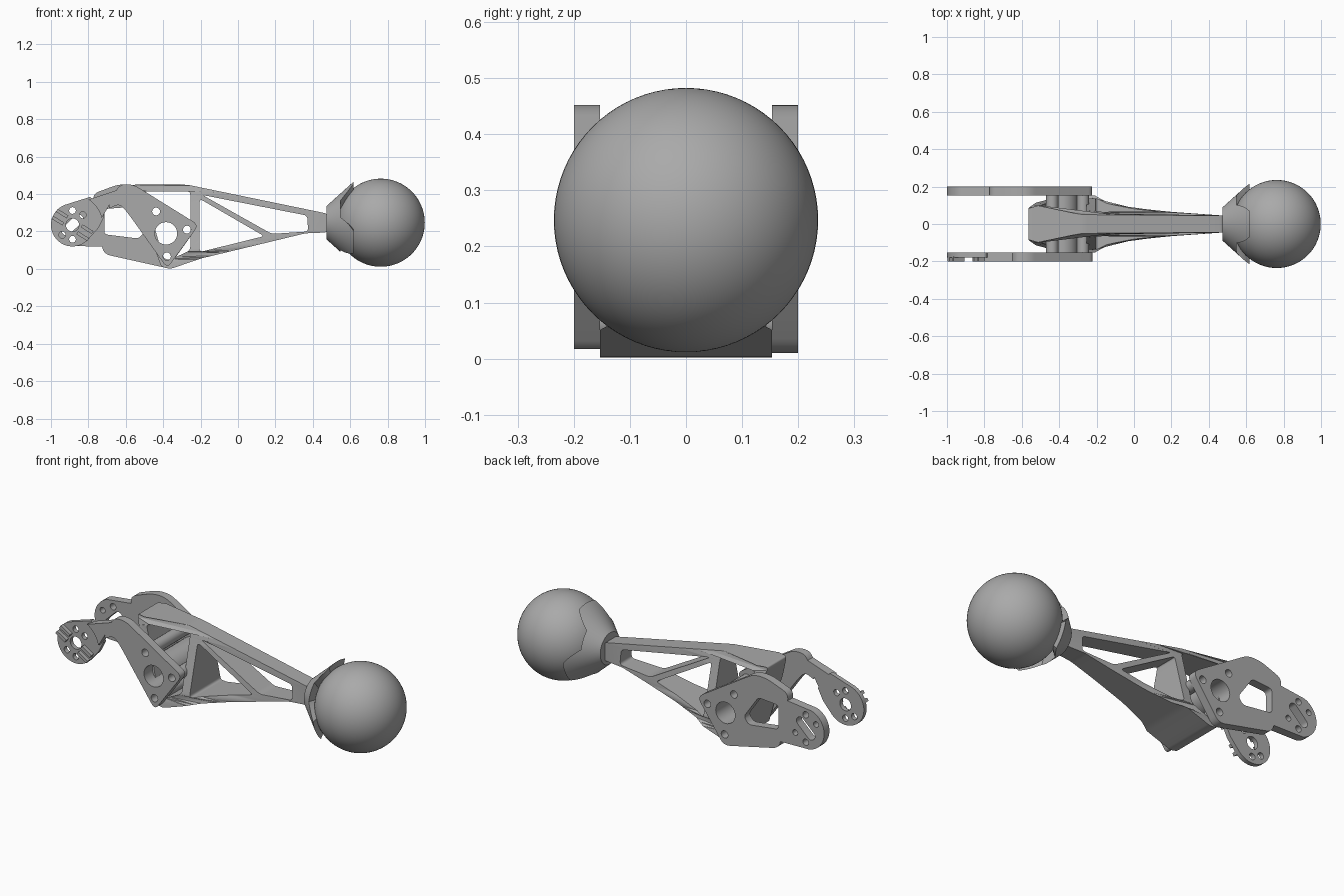
import bpy, bmesh
from math import cos, sin, pi, radians, ceil
from mathutils import Vector

if "Cube" in bpy.data.objects:
    bpy.data.objects.remove(bpy.data.objects["Cube"])

grey = bpy.data.materials.new("plain grey")
grey.use_nodes = True
colour = (0.4, 0.4, 0.4, 1)
grey.diffuse_color = colour
grey.node_tree.nodes["Principled BSDF"].inputs["Base Color"].default_value = colour


def lerp_table(table, x):
    if x <= table[0][0]:
        return table[0][1]
    for (a, u), (b, v) in zip(table, table[1:]):
        if x <= b:
            return u + (v - u) * (x - a) / (b - a)
    return table[-1][1]


def circle(c, r, n=28):
    return [(c[0] + r * cos(2 * pi * i / n), c[1] + r * sin(2 * pi * i / n)) for i in range(n)]


def arc(c, r, a, b, n=16):
    return [(c[0] + r * cos(radians(a + (b - a) * i / n)),
             c[1] + r * sin(radians(a + (b - a) * i / n))) for i in range(n + 1)]


def rounded(points, r, steps=6):
    out = []
    pts = [Vector(p) for p in points]
    for i, p in enumerate(pts):
        ends = []
        for q in (pts[i - 1], pts[(i + 1) % len(pts)]):
            d = q - p
            ends.append(p + d.normalized() * min(r, d.length * 0.45))
        for k in range(steps + 1):
            t = k / steps
            out.append(tuple(ends[0] * (1 - t) ** 2 + p * 2 * t * (1 - t) + ends[1] * t * t))
    return out


def divided(points, pitch=0.04):
    out = []
    for i, p in enumerate(points):
        a, b = Vector(p), Vector(points[(i + 1) % len(points)])
        n = max(1, ceil((b - a).length / pitch))
        out += [tuple(a.lerp(b, k / n)) for k in range(n)]
    return out


def finish(name, bm):
    bmesh.ops.recalc_face_normals(bm, faces=bm.faces)
    mesh = bpy.data.meshes.new(name)
    bm.to_mesh(mesh)
    bm.free()
    mesh.materials.append(grey)
    ob = bpy.data.objects.new(name, mesh)
    bpy.context.collection.objects.link(ob)
    bpy.ops.object.select_all(action='DESELECT')
    ob.select_set(True)
    bpy.context.view_layer.objects.active = ob
    bpy.ops.object.shade_smooth_by_angle(angle=radians(30))
    return ob


def slab(name, loops, y0, y1, width=None):
    """Profile with holes in the xz plane, given thickness along y."""
    curve = bpy.data.curves.new(name + " outline", 'CURVE')
    curve.dimensions, curve.fill_mode, curve.extrude = '2D', 'BOTH', 1
    for loop in loops:
        s = curve.splines.new('POLY')
        s.points.add(len(loop) - 1)
        for pt, (x, z) in zip(s.points, loop):
            pt.co = (x, z, 0, 1)
        s.use_cyclic_u = True
    temp = bpy.data.objects.new(name + " outline", curve)
    bpy.context.collection.objects.link(temp)
    bpy.context.view_layer.update()
    mesh = bpy.data.meshes.new_from_object(temp.evaluated_get(bpy.context.evaluated_depsgraph_get()))
    bpy.data.objects.remove(temp)
    bm = bmesh.new()
    bm.from_mesh(mesh)
    bpy.data.meshes.remove(mesh)
    for v in bm.verts:
        x, z, d = v.co
        y = -d * width(x, z) if width else (y0 if d > 0 else y1)
        v.co = (x, y, z)
    bmesh.ops.remove_doubles(bm, verts=bm.verts, dist=1e-5)
    return finish(name, bm)


PIVOT, HUB = (-0.385, 0.19), (-0.885, 0.235)
BOLTS = [(-0.438, 0.307), (-0.273, 0.21), (-0.38, 0.067)]
bolt_holes = [circle(PIVOT, 0.06)] + [circle(b, 0.021, 16) for b in BOLTS]

# Forearm body: truss profile, wide at the bottom and narrow at the top
top_z = [(-0.57, 0.45), (-0.27, 0.45), (0.48, 0.295)]
low_z = [(-0.38, 0), (-0.2, 0.055), (0.36, 0.19), (0.48, 0.195)]
top_w = [(-0.57, 0.08), (-0.52, 0.1), (-0.28, 0.05), (0.48, 0.045)]
low_w = [(-0.21, 0.153), (-0.15, 0.118), (0, 0.085), (0.2, 0.065), (0.48, 0.045)]


def body_width(x, z):
    a, b = lerp_table(low_z, x), lerp_table(top_z, x)
    t = min(1, max(0, (z - a) / (b - a)))
    return lerp_table(low_w, x) * (1 - t) + lerp_table(top_w, x) * t


body = rounded([(-0.57, 0.45), (-0.27, 0.45), (0.48, 0.295), (0.48, 0.195), (0.36, 0.19),
                (-0.2, 0.055), (-0.36, 0), (-0.41, 0.01)], 0.02)
windows = [
    [(-0.5, 0.415), (-0.255, 0.415), (-0.255, 0.1), (-0.37, 0.045), (-0.4, 0.06)],
    [(-0.205, 0.375), (-0.205, 0.09), (0.14, 0.175)],
    [(-0.19, 0.395), (0.37, 0.285), (0.375, 0.2), (0.18, 0.187)],
]
slab("forearm_body", [divided(body)] + [divided(rounded(w, 0.02)) for w in windows], 0, 0, body_width)

# Pivot tube and bolt tubes between the plates
slab("pivot_tube", [circle(PIVOT, 0.085), circle(PIVOT, 0.06)], -0.153, 0.153)
for i, b in enumerate(BOLTS):
    slab(f"bolt_tube_{i + 1}", [circle(b, 0.033, 20), circle(b, 0.021, 16)], -0.153, 0.153)

# Left side plate: full plate with a five-sided window and a slot
left_outline = arc(HUB, 0.115, 110, 257) + rounded(
    [(-0.72, 0.08), (-0.375, 0.003), (-0.21, 0.235), (-0.56, 0.452), (-0.64, 0.452), (-0.78, 0.4)], 0.04)
window = rounded([(-0.715, 0.32), (-0.715, 0.185), (-0.53, 0.162), (-0.5, 0.2), (-0.59, 0.33)], 0.02)
slot_dir = Vector((0.72, 0.69)) * 0.045
slot = (arc(Vector(HUB) + slot_dir, 0.025, -46, 134) + arc(Vector(HUB) - slot_dir, 0.025, 134, 314))
hub_holes = [circle((HUB[0], HUB[1] + s * 0.077), 0.018, 16) for s in (1, -1)]
side_holes = [circle((HUB[0] + s * 0.065, HUB[1] - s * 0.04), 0.016, 16) for s in (1, -1)]
slab("left_side_plate", [left_outline, window, slot] + hub_holes + side_holes + bolt_holes, 0.153, 0.2)

# Right side plate: hooked arm with a thinner hub
arm = arc(HUB, 0.16, 13, 58) + rounded(
    [(-0.635, 0.452), (-0.56, 0.452), (-0.21, 0.235), (-0.378, 0.003), (-0.59, 0.3),
     (-0.635, 0.35), (-0.7, 0.315)], 0.035)
slab("right_side_arm", [arm] + bolt_holes, -0.2, -0.153)
hub = arc(HUB, 0.115, 112, 315, 24) + [(-0.745, 0.22), (-0.715, 0.28), (-0.72, 0.31), (-0.79, 0.385)]
ring = hub_holes + [circle((HUB[0] + s * 0.055, HUB[1] + s * 0.053), 0.018, 16) for s in (1, -1)]
slab("right_hub", [hub, circle(HUB, 0.035)] + ring, -0.178, -0.153)

# Raised ribs that form a keyway across the hub
along, across = Vector((0.85, -0.53)), Vector((0.53, 0.85))
for i, end in enumerate((-1, 1)):
    for j, side in enumerate((-1, 1)):
        c = Vector(HUB) + along * end * 0.078 + across * side * 0.022
        a, b = along * 0.034, across * 0.009
        slab(f"keyway_rib_{2 * i + j + 1}", [[tuple(c + p) for p in (a + b, b - a, -a - b, a - b)]],
             -0.2, -0.175)

# Ball
CENTRE = Vector((0.763, 0, 0.247))
bm = bmesh.new()
bmesh.ops.create_uvsphere(bm, u_segments=64, v_segments=40, radius=0.2355)
bmesh.ops.translate(bm, verts=bm.verts, vec=CENTRE)
finish("ball", bm)

# Three-lobed cup that holds the ball
bm = bmesh.new()
N, rings = 96, []
for k in range(8):
    loop = []
    for i in range(N):
        a = 2 * pi * i / N
        lobe = max(-1, min(1, 1.8 * cos(3 * (a - pi / 2))))
        edge = 0.582 + 0.035 * lobe
        x = 0.472 + (edge - 0.472) * min(k, 6) / 6
        r = 0.088 + 0.9 * (x - 0.472) if k < 7 else 0.09
        loop.append(bm.verts.new((x, r * cos(a), CENTRE.z + r * sin(a))))
    rings.append(loop)
for p, q in zip(rings, rings[1:]):
    for i in range(N):
        j = (i + 1) % N
        bm.faces.new((p[i], p[j], q[j], q[i]))
bm.faces.new(rings[0])
finish("ball_cup", bm)
